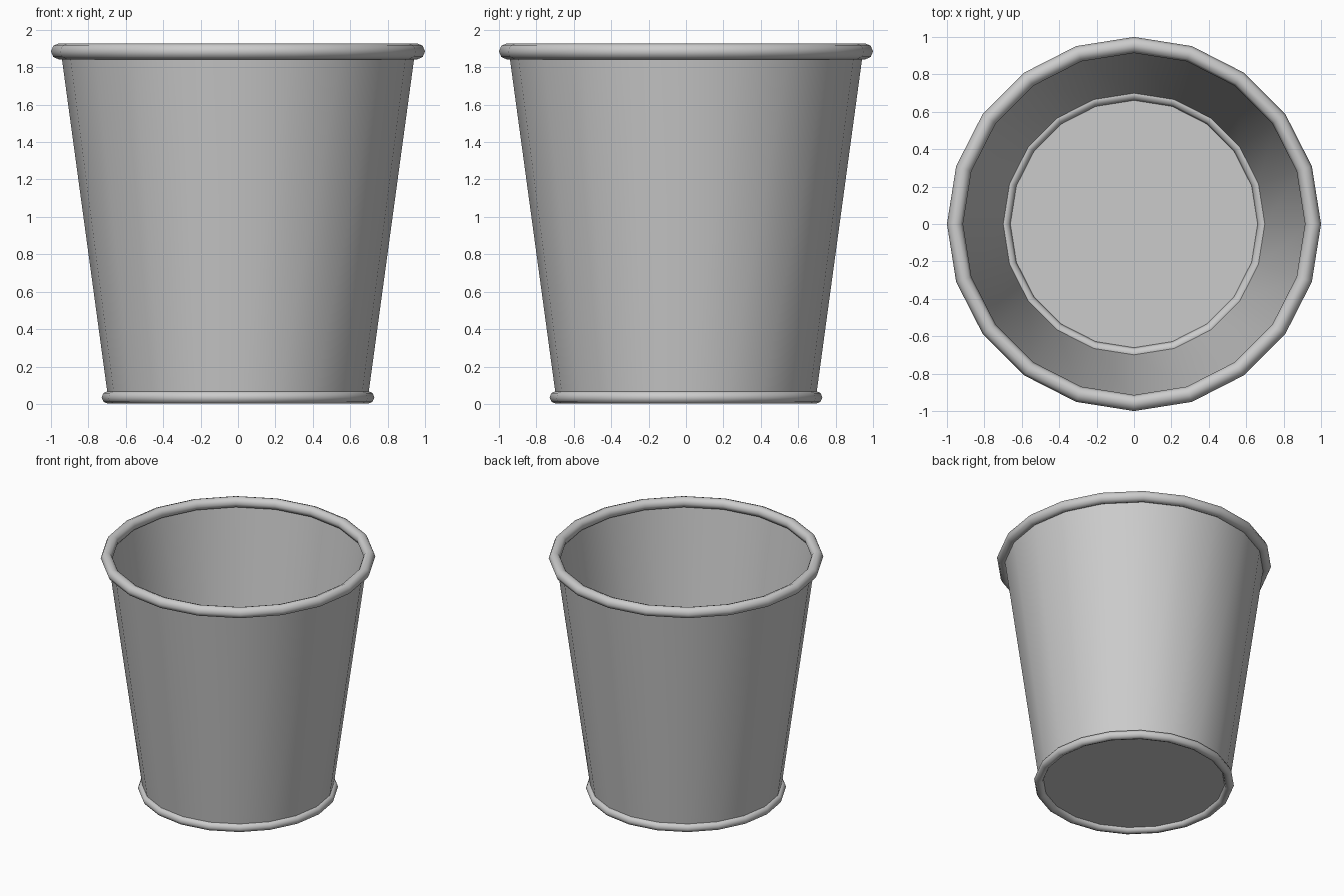
import bpy, bmesh, math

if "Cube" in bpy.data.objects:
    bpy.data.objects.remove(bpy.data.objects["Cube"])

SIDES = 20

# One plain metal colour
metal = bpy.data.materials.new("grey metal")
metal.diffuse_color = (0.6, 0.6, 0.6, 1)
metal.use_nodes = True
metal.node_tree.nodes["Principled BSDF"].inputs["Base Color"].default_value = metal.diffuse_color


def revolve(name, profile, closed=False, angle=60):
    """Spin a (radius, height) profile around z."""
    bm = bmesh.new()
    rings = []
    for r, z in profile:
        rings.append([bm.verts.new((r * math.cos(2 * math.pi * i / SIDES),
                                    r * math.sin(2 * math.pi * i / SIDES), z))
                      for i in range(SIDES)])
    pairs = list(zip(rings, rings[1:]))
    if closed:
        pairs.append((rings[-1], rings[0]))
    for a, b in pairs:
        for i in range(SIDES):
            j = (i + 1) % SIDES
            bm.faces.new((a[i], a[j], b[j], b[i]))
    if len(rings) == 1:
        bm.faces.new(rings[0])
    me = bpy.data.meshes.new(name)
    bm.to_mesh(me)
    bm.free()
    me.materials.append(metal)
    ob = bpy.data.objects.new(name, me)
    bpy.context.collection.objects.link(ob)
    bpy.ops.object.select_all(action='DESELECT')
    ob.select_set(True)
    bpy.context.view_layer.objects.active = ob
    bpy.ops.object.shade_smooth_by_angle(angle=math.radians(angle))
    return ob


def rolled_ring(name, radius, z, thick, n=8):
    prof = [(radius + thick * math.cos(2 * math.pi * k / n),
             z + thick * math.sin(2 * math.pi * k / n)) for k in range(n)]
    return revolve(name, prof, closed=True)


# Tapered wall, floor, and the two rolled edges
revolve("bucket_wall", [(0.695, 0.035), (0.947, 1.885)])
revolve("bucket_floor", [(0.695, 0.035)])
rolled_ring("top_rim", 0.957, 1.885, 0.043)
rolled_ring("base_ring", 0.695, 0.035, 0.034)
